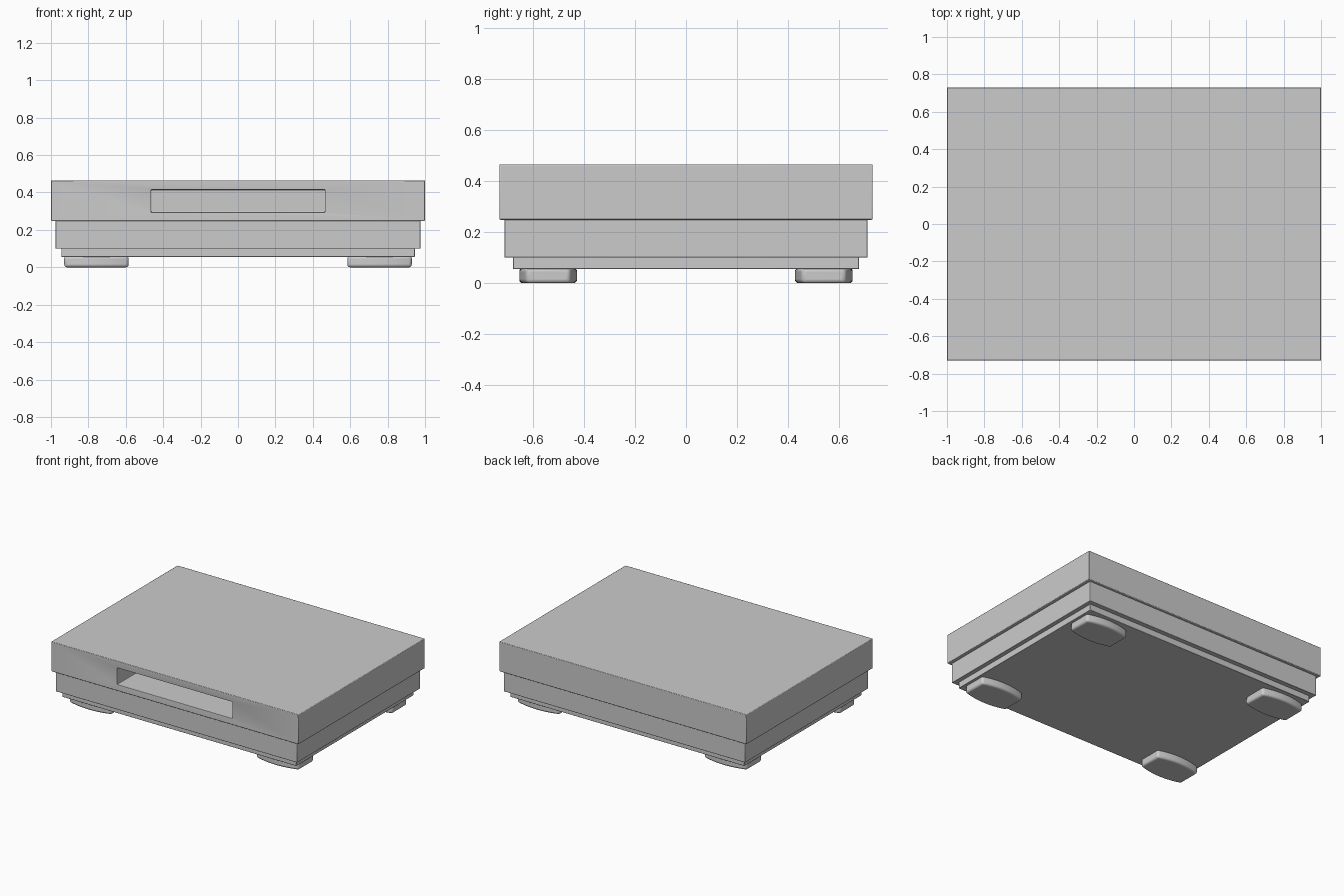
import bpy, bmesh, math

if "Cube" in bpy.data.objects:
    bpy.data.objects.remove(bpy.data.objects["Cube"])


def finish(obj, bevel, segments=2):
    """Soften the edges and shade smooth while keeping corners crisp."""
    mod = obj.modifiers.new("edge_bevel", "BEVEL")
    mod.width = bevel
    mod.segments = segments
    mod.limit_method = "ANGLE"
    mod.angle_limit = math.radians(40)
    bpy.ops.object.select_all(action="DESELECT")
    obj.select_set(True)
    bpy.context.view_layer.objects.active = obj
    bpy.ops.object.shade_smooth_by_angle(angle=math.radians(35))


def box(name, x0, x1, y0, y1, z0, z1):
    bpy.ops.mesh.primitive_cube_add(
        size=1, location=((x0 + x1) / 2, (y0 + y1) / 2, (z0 + z1) / 2))
    obj = bpy.context.object
    obj.name = name
    obj.scale = (x1 - x0, y1 - y0, z1 - z0)
    bpy.ops.object.transform_apply(location=False, rotation=False, scale=True)
    return obj


def foot(name, cx, cy):
    """Pad with gently bowed long sides and rounded lower edge."""
    hx, end_y, bow, n = 0.172, 0.085, 0.028, 10
    side = [(-hx + 2 * hx * i / n,
             -end_y - bow * (1 - (2 * i / n - 1) ** 2)) for i in range(n + 1)]
    outline = side + [(-x, -y) for x, y in side]
    bm = bmesh.new()
    face = bm.faces.new([bm.verts.new((x, y, 0.0)) for x, y in outline])
    new = bmesh.ops.extrude_face_region(bm, geom=[face])["geom"]
    bmesh.ops.translate(bm, vec=(0, 0, 0.06),
                        verts=[v for v in new if isinstance(v, bmesh.types.BMVert)])
    bmesh.ops.recalc_face_normals(bm, faces=bm.faces)
    mesh = bpy.data.meshes.new(name)
    bm.to_mesh(mesh)
    bm.free()
    obj = bpy.data.objects.new(name, mesh)
    obj.location = (cx, cy, 0)
    bpy.context.collection.objects.link(obj)
    finish(obj, 0.014, 3)


# Top housing with the front slot cut into it
top = box("top_housing", -1, 1, -0.73, 0.73, 0.248, 0.465)
cutter = box("slot_cutter", -0.465, 0.465, -0.9, -0.43, 0.295, 0.415)
cutter.hide_render = True
cutter.hide_viewport = True
cutter.display_type = "WIRE"
cut = top.modifiers.new("slot", "BOOLEAN")
cut.operation = "DIFFERENCE"
cut.solver = "EXACT"
cut.object = cutter
finish(top, 0.004)

# Stepped lower body
finish(box("middle_body", -0.975, 0.975, -0.71, 0.71, 0.10, 0.25), 0.003)
finish(box("base_plate", -0.945, 0.945, -0.677, 0.677, 0.055, 0.102), 0.003)

# Four feet
for sx, lr in ((-1, "left"), (1, "right")):
    for sy, fb in ((-1, "front"), (1, "back")):
        foot(f"{fb}_{lr}_foot", sx * 0.757, sy * 0.539)
